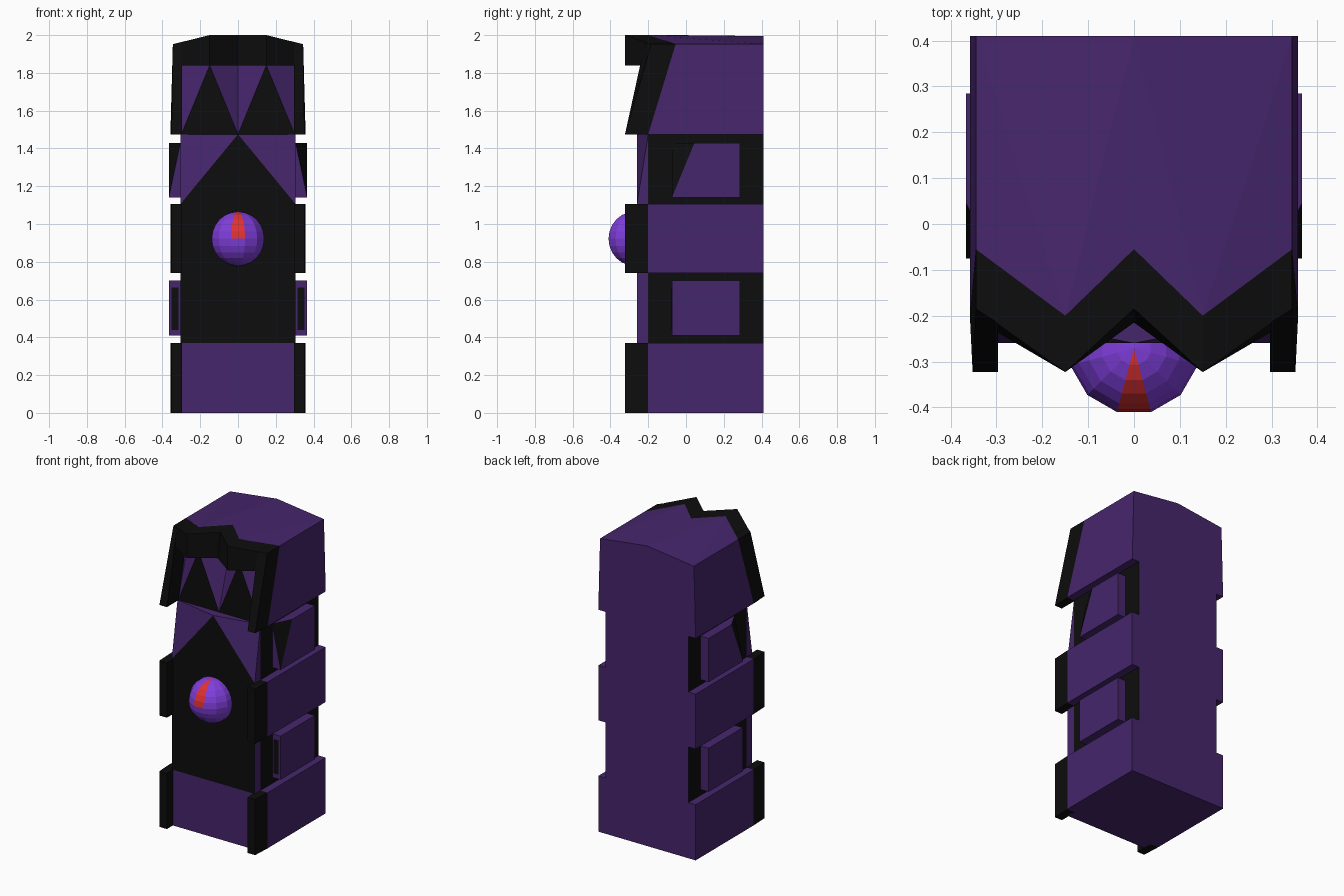
import bpy, bmesh, math
from mathutils import Matrix

if "Cube" in bpy.data.objects:
    bpy.data.objects.remove(bpy.data.objects["Cube"])


def material(name, rgb):
    m = bpy.data.materials.new(name)
    m.diffuse_color = (*rgb, 1)
    m.use_nodes = True
    m.node_tree.nodes["Principled BSDF"].inputs["Base Color"].default_value = m.diffuse_color
    return m


MATS = [material("purple", (0.061, 0.019, 0.15)), material("black", (0.004, 0.004, 0.004)),
        material("bright_purple", (0.216, 0.048, 0.716)), material("red", (0.75, 0.03, 0.03))]
P, K, V, R = range(4)


def finish(name, bm):
    bmesh.ops.remove_doubles(bm, verts=bm.verts, dist=1e-5)
    bmesh.ops.recalc_face_normals(bm, faces=bm.faces)
    me = bpy.data.meshes.new(name)
    bm.to_mesh(me)
    bm.free()
    for m in MATS:
        me.materials.append(m)
    ob = bpy.data.objects.new(name, me)
    bpy.context.collection.objects.link(ob)
    return ob


def mirrored(name, verts, faces):
    """Build a half given for x >= 0 together with its mirror image."""
    bm = bmesh.new()
    for s in (1, -1):
        vs = [bm.verts.new((s * x, y, z)) for x, y, z in verts]
        for idx, col in faces:
            bm.faces.new([vs[i] for i in idx]).material_index = col
    return finish(name, bm)


HEX = [(0, 1, 2, 3), (4, 5, 6, 7), (0, 1, 5, 4), (1, 2, 6, 5), (2, 3, 7, 6), (3, 0, 4, 7)]


def block(name, bottom, top, col):
    return mirrored(name, bottom + top, [(f, col) for f in HEX])


def prism(name, plan, z0, z1, col):
    return block(name, [(x, y, z0) for x, y in plan], [(x, y, z1) for x, y in plan], col)


def rect(x0, x1, y0, y1):
    return [(x0, y0), (x1, y0), (x1, y1), (x0, y1)]


BACK, X0, X1 = 0.41, 0.305, 0.358

# Core pillar with the pointed black front panel
ring = [(0, -.26), (X0, -.26), (X0, -.2), (X0, BACK), (0, BACK)]
verts = [(x, y, z) for z in (0, .37, 1.105) for x, y in ring]
verts += [(0, -.26, 1.475), (X0, -.2, 1.475), (X0, BACK, 1.475), (0, BACK, 1.475)]
faces = [((0, 1, 2, 3, 4), P)]
for lv, cols in ((0, (P, P, K, P)), (5, (K, P, K, P))):
    faces += [((lv + i, lv + i + 1, lv + i + 6, lv + i + 5), c) for i, c in enumerate(cols)]
faces += [((10, 11, 15), K), ((11, 16, 15), P), ((11, 12, 16), P),
          ((12, 13, 17, 16), K), ((13, 14, 18, 17), P), ((15, 16, 17, 18), P)]
mirrored("core", verts, faces)

# Wide side bands and their black front caps
for tag, z0, z1 in (("lower", 0, .37), ("middle", .74, 1.105)):
    prism(tag + "_side_band", rect(X0, X1, -.2, BACK), z0, z1, P)
    prism(tag + "_band_cap", [(.297, -.323), (.352, -.323), (X1, -.2), (.297, -.2)], z0, z1, K)

# Lower side panels with dark front slot
prism("lower_side_panel", rect(X0, .366, -.075, .285), .41, .70, P)
prism("panel_slot", rect(.315, .352, -.077, -.07), .44, .665, K)

# Upper side panels with one black chamfered corner
a, b, o = -.075, .285, .366
mirrored("upper_side_panel",
         [(X0, a, 1.14), (o, a, 1.14), (o, b, 1.14), (X0, b, 1.14),
          (X0, a, 1.43), (o, .045, 1.43), (o, b, 1.43), (X0, b, 1.43)],
         [((0, 1, 2, 3), P), ((4, 5, 6, 7), P), ((0, 1, 4), P), ((1, 5, 4), K),
          ((1, 2, 6, 5), P), ((2, 3, 7, 6), P), ((3, 0, 4, 7), P)])

# Head with folded face facets and shallow ridge roof
mirrored("head",
         [(0, -.2, 1.475), (.3, -.2, 1.475), (X1, -.2, 1.475), (X1, BACK, 1.475), (0, BACK, 1.475),
          (0, -.088, 1.84), (.15, -.2, 1.84), (.3, -.088, 1.84),
          (0, -.055, 2), (.15, -.2, 2), (.345, -.055, 1.952), (.345, BACK, 1.952), (0, BACK, 1.995)],
         [((0, 1, 6), K), ((0, 6, 5), P), ((1, 7, 6), P), ((1, 2, 10, 7), P),
          ((5, 6, 9, 8), P), ((6, 7, 10, 9), P), ((2, 3, 11, 10), P), ((3, 4, 12, 11), P),
          ((8, 9, 12), P), ((9, 10, 11), P), ((9, 11, 12), P), ((0, 1, 2, 3, 4), P)])

# Zigzag brow: inner and outer halves, then the slanted side struts
block("brow_inner",
      [(0, -.215, 1.84), (.15, -.323, 1.84), (.15, -.2, 1.84), (0, -.088, 1.84)],
      [(0, -.185, 2), (.15, -.323, 2), (.15, -.2, 2), (0, -.055, 2)], K)
block("brow_outer",
      [(.15, -.323, 1.84), (.3, -.235, 1.84), (.3, -.088, 1.84), (.15, -.2, 1.84)],
      [(.15, -.323, 2), (.3, -.216, 1.962), (.3, -.088, 1.962), (.15, -.2, 2)], K)
block("brow_strut",
      [(.297, -.323, 1.475), (.352, -.323, 1.475), (X1, -.2, 1.475), (.297, -.2, 1.475)],
      [(.297, -.216, 1.962), (.345, -.185, 1.952), (.345, -.055, 1.952), (.297, -.088, 1.962)], K)

# Faceted ball with one red upper front slice
bm = bmesh.new()
bmesh.ops.create_uvsphere(bm, u_segments=12, v_segments=12, radius=.144,
                          matrix=Matrix.Rotation(math.radians(15), 4, 'Z'))
for f in bm.faces:
    c = f.calc_center_median()
    f.material_index = R if c.z > 0 and c.y < 0 and abs(c.x) < 1e-3 else V
bmesh.ops.translate(bm, verts=bm.verts, vec=(0, -.271, .922))
finish("ball", bm)
